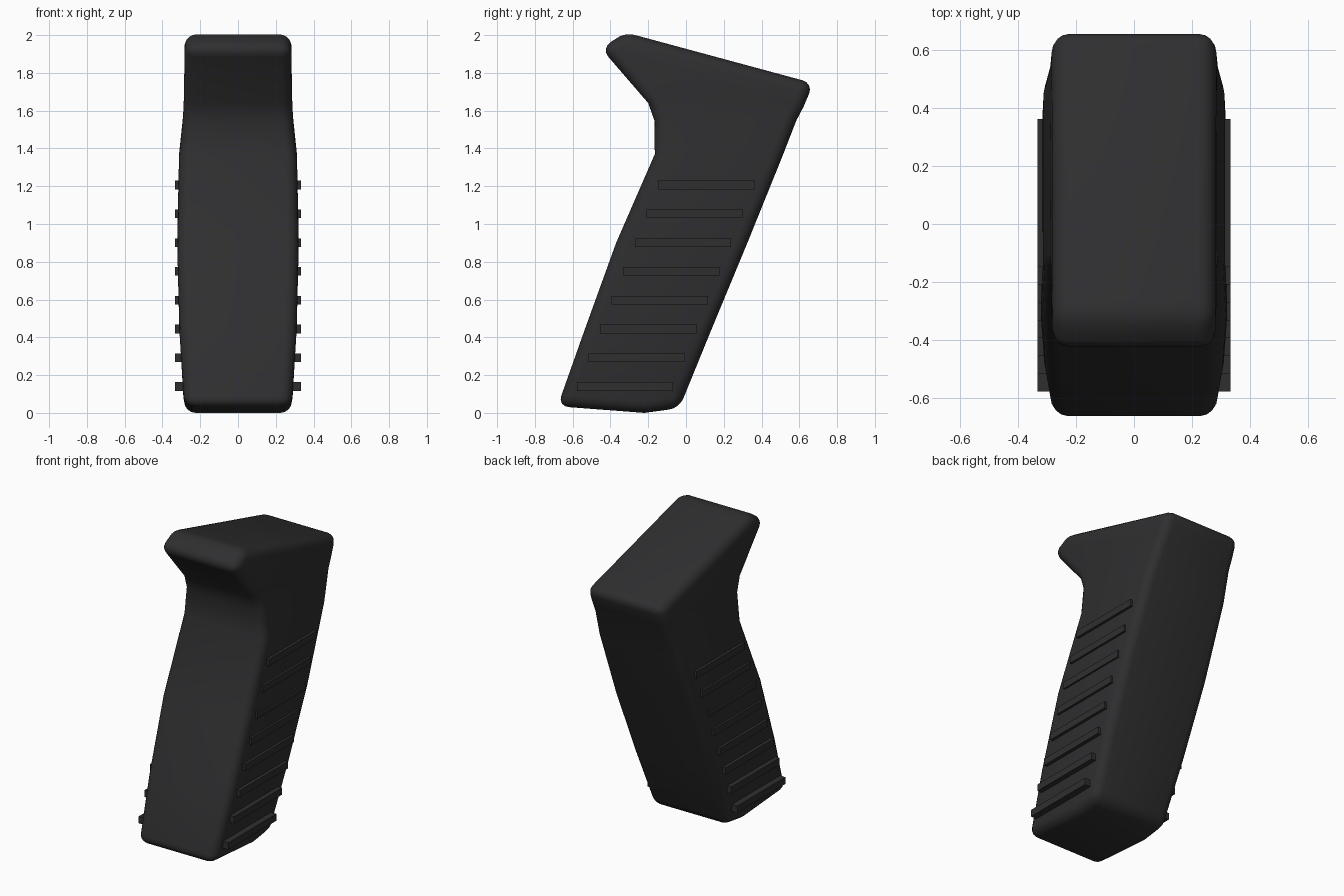
import bpy, bmesh, math

if "Cube" in bpy.data.objects:
    bpy.data.objects.remove(bpy.data.objects["Cube"])

black = bpy.data.materials.new("black_polymer")
black.diffuse_color = (0.028, 0.028, 0.03, 1)
black.use_nodes = True
black.node_tree.nodes["Principled BSDF"].inputs["Base Color"].default_value = black.diffuse_color


def add_object(name, bm):
    bmesh.ops.recalc_face_normals(bm, faces=bm.faces)
    me = bpy.data.meshes.new(name)
    bm.to_mesh(me)
    bm.free()
    me.materials.append(black)
    ob = bpy.data.objects.new(name, me)
    bpy.context.collection.objects.link(ob)
    return ob


# Grip body: cross-sections as (front y, front z, back y, back z, half width)
sections = [
    (-0.68, 0.035, -0.035, 0.025, 0.285),
    (-0.54, 0.43, 0.13, 0.43, 0.31),
    (-0.37, 0.90, 0.325, 0.90, 0.322),
    (-0.165, 1.37, 0.515, 1.37, 0.312),
    (-0.168, 1.55, 0.585, 1.55, 0.292),
    (-0.20, 1.64, 0.622, 1.62, 0.287),
    (-0.45, 1.93, 0.675, 1.745, 0.282),
]
bm = bmesh.new()
rings = []
for fy, fz, by, bz, w in sections:
    rings.append([bm.verts.new(p) for p in
                  ((-w, fy, fz), (w, fy, fz), (w, by, bz), (-w, by, bz))])
nose = [bm.verts.new((x, -0.32, 2.014)) for x in (-0.282, 0.282)]
heel = [bm.verts.new((x, -0.22, 0.0)) for x in (-0.285, 0.285)]

for i, (a, b) in enumerate(zip(rings, rings[1:])):
    top, bottom = i == len(rings) - 2, i == 0
    for j in range(4):
        k = (j + 1) % 4
        loop = [a[j], a[k], b[k], b[j]]
        if j == 1:      # right side takes in the nose and heel corners
            loop = [a[1]] + ([heel[1]] if bottom else []) + [a[2], b[2]] + ([nose[1]] if top else []) + [b[1]]
        elif j == 3:    # left side likewise
            loop = [a[3]] + ([heel[0]] if bottom else []) + [a[0], b[0]] + ([nose[0]] if top else []) + [b[3]]
        bm.faces.new(loop)
lo, hi = rings[0], rings[-1]
bm.faces.new((hi[0], hi[1], nose[1], nose[0]))
bm.faces.new((nose[0], nose[1], hi[2], hi[3]))
bm.faces.new((lo[1], lo[0], heel[0], heel[1]))
bm.faces.new((heel[1], heel[0], lo[3], lo[2]))
bmesh.ops.recalc_face_normals(bm, faces=bm.faces)

# Round every strong corner
sharp = [e for e in bm.edges if e.calc_face_angle() > math.radians(32)]
bmesh.ops.bevel(bm, geom=sharp, offset=0.06, offset_type='OFFSET', segments=4,
                profile=0.5, affect='EDGES', clamp_overlap=True)
grip = add_object("grip_body", bm)
bpy.context.view_layer.objects.active = grip
grip.select_set(True)
bpy.ops.object.shade_smooth_by_angle(angle=math.radians(40))

# Raised traction ribs on both sides, stepping along the rake of the grip
for i in range(8):
    for side, label in ((-1, "left"), (1, "right")):
        bm = bmesh.new()
        bmesh.ops.create_cube(bm, size=1)
        bmesh.ops.scale(bm, vec=(0.07, 0.51, 0.046), verts=bm.verts)
        bmesh.ops.translate(bm, vec=(side * 0.298, -0.323 + i * 0.0614, 0.14 + i * 0.1523),
                            verts=bm.verts)
        add_object(f"{label}_rib_{i + 1}", bm)
